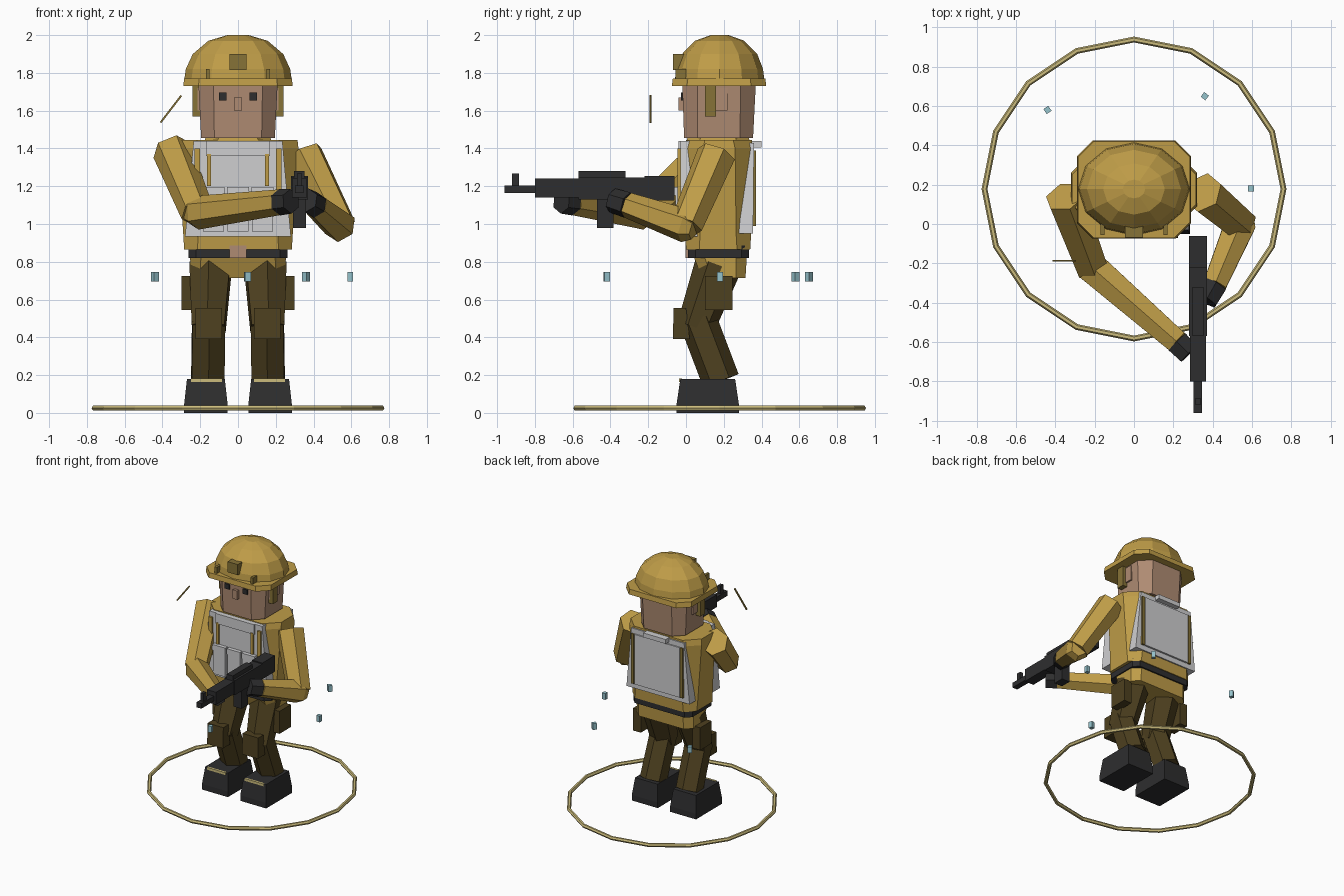
import bpy, bmesh, math
from mathutils import Vector

cube = bpy.data.objects.get("Cube")
if cube:
    bpy.data.objects.remove(cube, do_unlink=True)


def material(name, r, g, b):
    m = bpy.data.materials.new(name)
    m.use_nodes = True
    m.diffuse_color = (r, g, b, 1)
    m.node_tree.nodes["Principled BSDF"].inputs["Base Color"].default_value = (r, g, b, 1)
    return m


TAN = material("tan cloth", 0.52, 0.335, 0.064)
OLIVE = material("olive strap", 0.24, 0.17, 0.038)
BROWN = material("dark brown cloth", 0.076, 0.052, 0.014)
SKIN = material("skin", 0.43, 0.26, 0.17)
GREY = material("light grey", 0.62, 0.62, 0.63)
BLACK = material("black", 0.027, 0.027, 0.028)
CYAN = material("pale blue", 0.30, 0.54, 0.60)
PALE = material("pale yellow", 0.60, 0.50, 0.20)
MID_Y = 0.178


def loft(name, rings, mat):
    """Skin a stack of equal-length point rings and cap both ends."""
    bm = bmesh.new()
    loops = [[bm.verts.new(p) for p in ring] for ring in rings]
    n = len(loops[0])
    for a, b in zip(loops, loops[1:]):
        for i in range(n):
            j = (i + 1) % n
            bm.faces.new((a[i], a[j], b[j], b[i]))
    bm.faces.new(loops[0])
    bm.faces.new(loops[-1])
    bmesh.ops.recalc_face_normals(bm, faces=bm.faces)
    me = bpy.data.meshes.new(name)
    bm.to_mesh(me)
    bm.free()
    me.materials.append(mat)
    ob = bpy.data.objects.new(name, me)
    bpy.context.collection.objects.link(ob)
    return ob


def rect(x, y, z, c=0):
    """Horizontal rectangle from x and y ranges, with optional cut corners."""
    (x0, x1), (y0, y1) = x, y
    if not c:
        return [(x0, y0, z), (x1, y0, z), (x1, y1, z), (x0, y1, z)]
    return [(x0 + c, y0, z), (x1 - c, y0, z), (x1, y0 + c, z), (x1, y1 - c, z),
            (x1 - c, y1, z), (x0 + c, y1, z), (x0, y1 - c, z), (x0, y0 + c, z)]


def box(name, x, y, z, mat):
    return loft(name, [rect(x, y, z[0]), rect(x, y, z[1])], mat)


def limb(name, a, b, ra, rb, mat, sides=6):
    """Straight tapered prism between two points."""
    a, b = Vector(a), Vector(b)
    q = (b - a).to_track_quat('Z', 'Y')

    def ring(p, r):
        return [p + q @ Vector((r * math.cos(t), r * math.sin(t), 0))
                for t in (math.tau * (i + 0.5) / sides for i in range(sides))]
    return loft(name, [ring(a, ra), ring(b, rb)], mat)


def sym(h):
    return (-h, h)


def side_range(s, a, b):
    return tuple(sorted((s * a, s * b)))


# Head and face
loft("head", [rect(sym(0.195), (-0.01, 0.355), 1.455, 0.07),
              rect(sym(0.21), (-0.02, 0.37), 1.75, 0.08)], SKIN)
loft("neck", [rect(sym(0.18), (0.0, 0.34), 1.43, 0.07),
              rect(sym(0.17), (0.01, 0.33), 1.465, 0.07)], TAN)
box("nose", sym(0.02), (-0.04, 0), (1.6, 1.67), SKIN)
for s, side in ((1, "left"), (-1, "right")):
    box(side + "_eye", side_range(s, 0.06, 0.1), (-0.027, 0), (1.655, 1.695), BLACK)
    box(side + "_ear", side_range(s, 0.18, 0.215), (0.1, 0.22), (1.6, 1.72), SKIN)
    box(side + "_helmet_strap", side_range(s, 0.2, 0.24), (0.1, 0.16), (1.57, 1.75), OLIVE)
    box(side + "_helmet_clip", side_range(s, 0.15, 0.17), (-0.055, 0.0), (1.77, 1.82), OLIVE)

# Helmet
loft("helmet_brim", [rect(sym(0.29), (-0.075, 0.425), 1.73, 0.08),
                     rect(sym(0.285), (-0.07, 0.42), 1.77, 0.08)], TAN)


def dome_ring(k, z, n=12):
    return [(0.285 * k * math.cos(math.tau * i / n),
             MID_Y + 0.237 * k * math.sin(math.tau * i / n), z) for i in range(n)]


loft("helmet_dome", [dome_ring(1, 1.76), dome_ring(0.97, 1.82), dome_ring(0.84, 1.9),
                     dome_ring(0.55, 1.97), dome_ring(0.2, 2.0)], TAN)
box("helmet_mount", sym(0.045), (-0.068, 0.06), (1.815, 1.9), OLIVE)

# Jacket, belt and hips
loft("jacket", [rect(sym(0.285), (0.0, 0.34), 0.865, 0.07),
                rect(sym(0.29), (-0.005, 0.345), 0.95, 0.08),
                rect(sym(0.32), (0.0, 0.35), 1.4, 0.09),
                rect(sym(0.315), (0.0, 0.35), 1.445, 0.1)], TAN)
loft("jacket_skirt", [rect(sym(0.25), (0.085, 0.315), 0.715, 0.05),
                      rect(sym(0.255), (0.02, 0.325), 0.88, 0.06)], TAN)
loft("belt", [rect(sym(0.262), (0.01, 0.333), z, 0.04) for z in (0.82, 0.885)], BLACK)
box("belt_buckle", sym(0.045), (-0.003, 0.03), (0.82, 0.885), SKIN)

# Vest plates, front and back
loft("vest_front", [rect(sym(0.28), (-0.03, 0.06), 0.935),
                    rect(sym(0.235), (-0.03, 0.02), 1.44)], GREY)
loft("vest_back", [rect(sym(0.28), (0.28, 0.355), 0.95),
                   rect(sym(0.235), (0.32, 0.36), 1.43)], GREY)
box("chest_panel", sym(0.17), (-0.04, 0), (1.36, 1.44), GREY)
box("back_panel", sym(0.2), (0.34, 0.37), (0.99, 1.39), GREY)
box("back_handle", sym(0.1), (0.35, 0.4), (1.405, 1.44), GREY)
for x in (-0.13, 0, 0.13):
    box("vest_pouch", (x - 0.055, x + 0.055), (-0.055, 0), (0.96, 1.18), GREY)
    box("pouch_flap", (x - 0.058, x + 0.058), (-0.06, 0), (1.15, 1.195), GREY)
for s, side in ((1, "left"), (-1, "right")):
    box(side + "_front_strap", side_range(s, 0.2, 0.23), (-0.045, 0), (1.1, 1.4), TAN)
    box(side + "_inner_strap", side_range(s, 0.143, 0.163), (-0.045, 0), (1.2, 1.37), TAN)
    box(side + "_back_strap", side_range(s, 0.205, 0.23), (0.34, 0.37), (0.99, 1.39), OLIVE)

# Legs, pads, pouches and boots
for s, side in ((1, "left"), (-1, "right")):
    limb(side + "_thigh", (s * 0.145, 0.17, 0.78), (s * 0.155, 0.05, 0.45), 0.125, 0.1, BROWN)
    limb(side + "_shin", (s * 0.155, 0.06, 0.5), (s * 0.16, 0.185, 0.17), 0.1, 0.1, BROWN)
    pad_x = side_range(s, 0.085, 0.225)
    loft(side + "_knee_pad", [rect(pad_x, (-0.07, 0.02), 0.39),
                              rect(pad_x, (-0.065, 0.0), 0.555)], BROWN)
    box(side + "_thigh_pouch", side_range(s, 0.23, 0.298), (0.1, 0.245), (0.545, 0.725), BROWN)
    sole_x = side_range(s, 0.055, 0.285)
    loft(side + "_boot", [rect(sole_x, (-0.05, 0.28), 0),
                          rect(sole_x, (-0.05, 0.28), 0.045),
                          rect(side_range(s, 0.07, 0.27), (-0.03, 0.26), 0.18)], BLACK)
    box(side + "_boot_lace", side_range(s, 0.085, 0.25), (-0.036, -0.02), (0.163, 0.182), PALE)

# Arms, bent around the weapon
arms = {"right": ((-0.35, 0.14, 1.39), (-0.215, -0.22, 1.06), (0.22, -0.6, 1.115), (0.28, -0.66, 1.12)),
        "left": ((0.35, 0.16, 1.37), (0.54, 0.0, 0.99), (0.41, -0.31, 1.1), (0.365, -0.39, 1.125))}
for side, (shoulder, elbow, wrist, fist) in arms.items():
    limb(side + "_upper_arm", shoulder, elbow, 0.105, 0.09, TAN)
    limb(side + "_forearm", elbow, wrist, 0.09, 0.068, TAN)
    limb(side + "_hand", wrist, fist, 0.07, 0.065, BLACK)
    e = Vector(elbow)
    limb(side + "_elbow", e + (e - Vector(wrist)).normalized() * 0.05, e, 0.06, 0.09, TAN)

# Rifle
parts = {"receiver": (0.045, (-0.57, -0.2), (1.13, 1.247)),
         "handguard": (0.04, (-0.8, -0.56), (1.14, 1.24)),
         "barrel": (0.022, (-0.96, -0.79), (1.165, 1.205)),
         "front_sight": (0.013, (-0.92, -0.885), (1.2, 1.268)),
         "top_rail": (0.028, (-0.57, -0.32), (1.24, 1.28)),
         "magazine": (0.035, (-0.47, -0.385), (0.98, 1.14)),
         "stock": (0.045, (-0.22, -0.06), (1.125, 1.255))}
for name, (h, y, z) in parts.items():
    box("rifle_" + name, (0.325 - h, 0.325 + h), y, z, BLACK)

# Floating stick, scattered casings and ground ring
limb("stick", (-0.41, -0.187, 1.537), (-0.3, -0.187, 1.68), 0.007, 0.007, OLIVE, 4)
for x, y, turn in ((-0.44, 0.58, 0.6), (0.36, 0.65, 0.9), (0.595, 0.18, 0), (0.05, -0.42, 0.2)):
    ob = box("casing", sym(0.015), sym(0.015), (-0.025, 0.025), CYAN)
    ob.location = (x, y, 0.72)
    ob.rotation_euler.z = turn
bpy.ops.mesh.primitive_torus_add(location=(0, MID_Y, 0.025), major_segments=16,
                                 minor_segments=6, major_radius=0.76, minor_radius=0.015)
bpy.context.object.name = "ground_ring"
bpy.context.object.data.materials.append(PALE)
